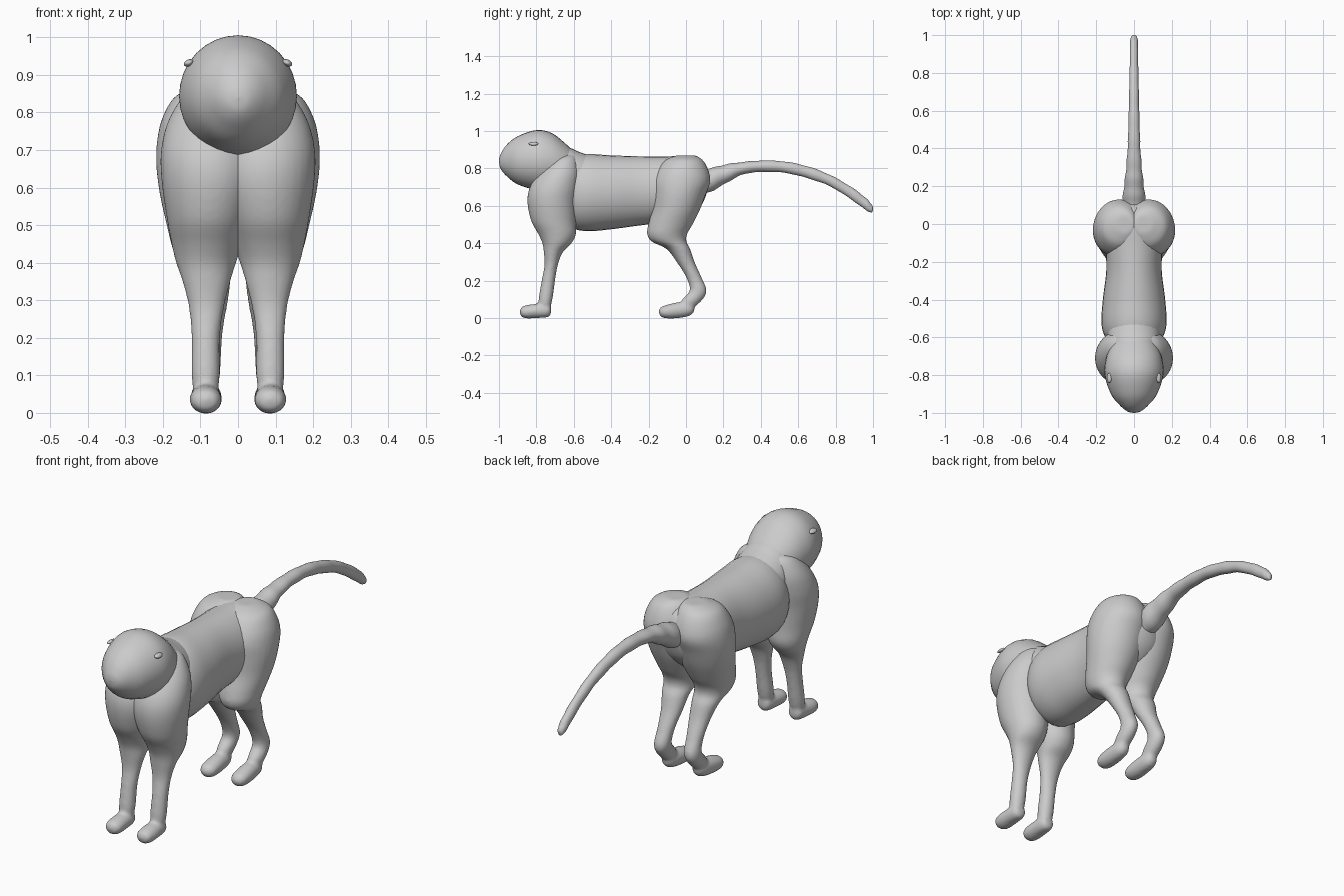
import bpy, bmesh
from math import cos, sin, pi
from mathutils import Vector, Matrix

cube = bpy.data.objects.get("Cube")
if cube:
    bpy.data.objects.remove(cube, do_unlink=True)

grey = bpy.data.materials.new("plain grey")
grey.use_nodes = True
tone = (0.6, 0.6, 0.6, 1)
grey.diffuse_color = tone
grey.node_tree.nodes["Principled BSDF"].inputs["Base Color"].default_value = tone

SIDES = 32


def smooth_rows(rows, steps):
    """Catmull-Rom interpolation between the cross-section rows."""
    rows = [Vector(row) for row in rows]
    padded = [rows[0]] + rows + [rows[-1]]
    result = []
    for a, b, c, d in zip(padded, padded[1:], padded[2:], padded[3:]):
        for step in range(steps):
            t = step / steps
            result.append(b + (c - a) * t / 2 + (2 * a - 5 * b + 4 * c - d) * t * t / 2
                          + (3 * b - a - 3 * c + d) * t * t * t / 2)
    return result + [rows[-1]]


def loft(bm, rows, axis, side=1, steps=6, ripple=0):
    """Skin elliptical sections; each row is position, low, high, centre x, half width."""
    rings = []
    for index, (pos, low, high, centre, half) in enumerate(smooth_rows(rows, steps)):
        swell = 1 + ripple * sin(index * pi / 3)
        middle = (low + high) / 2
        depth = max((high - low) / 2, 0.002) * swell
        half = max(half, 0.002) * swell
        ring = []
        for k in range(SIDES):
            angle = 2 * pi * k / SIDES
            x = side * (centre + half * cos(angle))
            other = middle + depth * sin(angle)
            ring.append(bm.verts.new((x, other, pos) if axis == "z" else (x, pos, other)))
        rings.append(ring)
    for lower, upper in zip(rings, rings[1:]):
        for k in range(SIDES):
            n = (k + 1) % SIDES
            bm.faces.new((lower[k], lower[n], upper[n], upper[k]))
    bm.faces.new(rings[0])
    bm.faces.new(rings[-1])


def finish(name, bm, blend=False):
    """Turn the bmesh into a smooth grey object, optionally fusing its pieces."""
    bmesh.ops.recalc_face_normals(bm, faces=bm.faces)
    for face in bm.faces:
        face.smooth = True
    mesh = bpy.data.meshes.new(name)
    bm.to_mesh(mesh)
    bm.free()
    mesh.materials.append(grey)
    obj = bpy.data.objects.new(name, mesh)
    bpy.context.collection.objects.link(obj)
    if blend:
        fuse = obj.modifiers.new("fuse", "REMESH")
        fuse.mode = "VOXEL"
        fuse.voxel_size = 0.008
        fuse.use_smooth_shade = True
        relax = obj.modifiers.new("relax", "SMOOTH")
        relax.factor = 0.5
        relax.iterations = 8
    return obj


def part(name, rows, **options):
    bm = bmesh.new()
    loft(bm, rows, "y", **options)
    return finish(name, bm)


# Head, egg shaped and narrowing to the muzzle
part("head", [
    (-1, .838, .842, 0, .002), (-.992, .80, .875, 0, .035), (-.96, .76, .925, 0, .075),
    (-.9, .715, .972, 0, .122), (-.8, .685, 1.005, 0, .155), (-.72, .685, .99, 0, .15),
    (-.65, .71, .938, 0, .125), (-.58, .75, .87, 0, .08)])

# Neck collar between head and torso
part("neck", [
    (-.8, .74, .8, 0, .05), (-.74, .66, .9, 0, .12), (-.65, .64, .918, 0, .135),
    (-.57, .62, .888, 0, .138), (-.51, .6, .868, 0, .12)])

# Torso
part("torso", [
    (-.66, .6, .76, 0, .08), (-.61, .49, .85, 0, .145), (-.53, .465, .876, 0, .172),
    (-.4, .475, .87, 0, .165), (-.25, .495, .865, 0, .147), (-.12, .51, .864, 0, .15),
    (0, .53, .864, 0, .15), (.08, .6, .83, 0, .11), (.115, .68, .76, 0, .04)])

# Gently ringed tail
part("tail", [
    (.06, .66, .78, 0, .06), (.13, .675, .80, 0, .06), (.22, .725, .823, 0, .05),
    (.31, .77, .835, 0, .04), (.42, .782, .843, 0, .033), (.54, .775, .835, 0, .029),
    (.66, .745, .808, 0, .026), (.77, .705, .765, 0, .024), (.88, .637, .703, 0, .022),
    (.96, .579, .643, 0, .021), (.99, .565, .61, 0, .016), (1, .578, .595, 0, .006)],
    ripple=0.035)

# Legs: stacked sections from shoulder or rump down to the ankle
front_leg = [
    (.875, -.66, -.6, .06, .03), (.85, -.72, -.58, .065, .075), (.78, -.785, -.565, .075, .11),
    (.7, -.835, -.57, .075, .13), (.62, -.848, -.583, .075, .129), (.52, -.828, -.588, .08, .11),
    (.45, -.79, -.588, .083, .094), (.4, -.768, -.612, .085, .08), (.35, -.76, -.66, .084, .064),
    (.28, -.757, -.686, .084, .047), (.2, -.772, -.7, .086, .038), (.1, -.788, -.714, .086, .038),
    (.04, -.785, -.73, .086, .03)]
front_foot = [
    (-.722, .02, .06, .086, .02), (-.74, .004, .08, .086, .036), (-.8, 0, .076, .086, .042),
    (-.85, -.002, .07, .086, .042), (-.878, .006, .06, .086, .032), (-.888, .024, .044, .086, .01)]
hind_leg = [
    (.87, -.05, .05, .05, .05), (.845, -.11, .09, .07, .095), (.79, -.155, .12, .075, .125),
    (.73, -.178, .13, .078, .137), (.66, -.178, .105, .08, .138), (.58, -.182, .075, .08, .128),
    (.5, -.202, .035, .083, .107), (.45, -.208, .006, .085, .093), (.41, -.185, .002, .085, .08),
    (.37, -.105, .022, .083, .066), (.3, -.05, .046, .078, .052), (.22, 0, .082, .08, .04),
    (.15, .02, .11, .083, .038), (.1, -.02, .09, .085, .037), (.05, -.045, .035, .085, .03)]
hind_foot = [
    (.045, .035, .065, .085, .015), (.02, .012, .085, .085, .034), (-.04, 0, .085, .085, .041),
    (-.1, -.002, .072, .085, .042), (-.132, .006, .06, .085, .032), (-.145, .024, .044, .085, .01)]

for label, side in (("left", 1), ("right", -1)):
    for place, leg, foot in (("front", front_leg, front_foot), ("hind", hind_leg, hind_foot)):
        bm = bmesh.new()
        loft(bm, leg, "z", side)
        loft(bm, foot, "y", side)
        finish(f"{place}_leg_{label}", bm, blend=True)

    # Tiny ear nub on each side of the head
    bm = bmesh.new()
    bmesh.ops.create_uvsphere(bm, u_segments=16, v_segments=10, radius=1)
    bm.transform(Matrix.Translation((side * 0.131, -0.815, 0.932))
                 @ Matrix.Rotation(side * 0.4, 4, "Y")
                 @ Matrix.Diagonal((0.014, 0.026, 0.009, 1)))
    finish(f"ear_{label}", bm)
